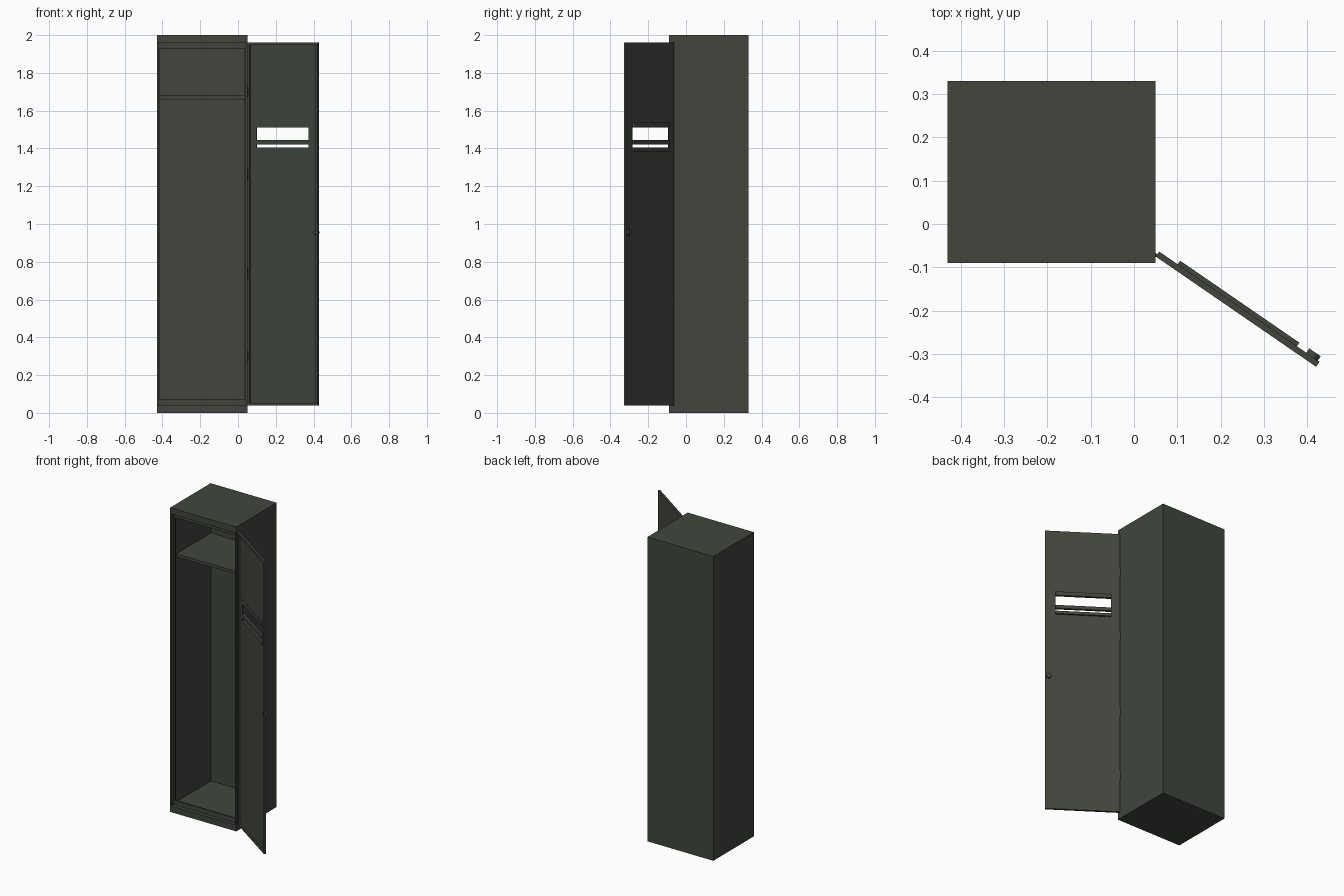
import bpy, bmesh, math
from mathutils import Matrix, Vector

if "Cube" in bpy.data.objects:
    bpy.data.objects.remove(bpy.data.objects["Cube"])

paint = bpy.data.materials.new("dark_green_grey_paint")
paint.diffuse_color = (0.052, 0.061, 0.048, 1)
paint.use_nodes = True
paint.node_tree.nodes["Principled BSDF"].inputs["Base Color"].default_value = paint.diffuse_color

# door frame of reference: x runs from hinge to free edge, y points to the outer face
DOOR = Matrix.Translation((0.05, -0.075, 0)) @ Matrix.Rotation(math.radians(-34.5), 4, 'Z')


def finish(name, bm, matrix):
    mesh = bpy.data.meshes.new(name)
    bm.transform(matrix)
    bm.to_mesh(mesh)
    bm.free()
    mesh.materials.append(paint)
    ob = bpy.data.objects.new(name, mesh)
    bpy.context.collection.objects.link(ob)
    return ob


def boxes(name, spans, matrix=Matrix(), tilt=0):
    """One object from boxes given as (x0, x1, y0, y1, z0, z1)."""
    bm = bmesh.new()
    for x0, x1, y0, y1, z0, z1 in spans:
        m = (Matrix.Translation(((x0 + x1) / 2, (y0 + y1) / 2, (z0 + z1) / 2))
             @ Matrix.Rotation(tilt, 4, 'X')
             @ Matrix.Diagonal((x1 - x0, y1 - y0, z1 - z0, 1)))
        bmesh.ops.create_cube(bm, size=1, matrix=m)
    return finish(name, bm, matrix)


def frame(name, x, y, z, side, rail, matrix=Matrix()):
    """Rectangular border in the xz plane."""
    return boxes(name, [
        (x[0], x[0] + side, *y, *z), (x[1] - side, x[1], *y, *z),
        (x[0] + side, x[1] - side, *y, z[0], z[0] + rail),
        (x[0] + side, x[1] - side, *y, z[1] - rail, z[1])], matrix)


def cylinder(name, r, depth, centre, axis, matrix=Matrix(), sides=24):
    bm = bmesh.new()
    rot = Vector((0, 0, 1)).rotation_difference(Vector(axis)).to_matrix().to_4x4()
    bmesh.ops.create_cone(bm, cap_ends=True, segments=sides, radius1=r, radius2=r,
                          depth=depth, matrix=Matrix.Translation(centre) @ rot)
    return finish(name, bm, matrix)


# cabinet shell
L, R, F, B, T = -0.43, 0.05, -0.09, 0.33, 0.01
boxes("side_walls", [(L, L + T, F, B, 0, 2), (R - T, R, F, B, 0, 2)])
boxes("back_wall", [(L + T, R - T, B - T, B, 0, 2)])
boxes("roof", [(L + T, R - T, -0.065, B - T, 1.95, 2)])
boxes("floor", [(L + T, R - T, -0.065, B - T, 0, 0.05)])
boxes("front_rails", [(L + T, R - T, F, -0.065, 0, 0.04),
                      (L + T, R - T, F, -0.065, 1.96, 2)])
frame("door_stop", (L + T, R - T), (-0.065, -0.055), (0.04, 1.96), 0.006, 0.03)
boxes("hat_shelf", [(L + T, R - T, -0.04, B - T, 1.66, 1.68)])

# door: thin sheet with a vent opening and a folded rim on the inside
W, Z0, Z1 = 0.449, 0.04, 1.96
VX0, VX1, VZ0, VZ1 = 0.052, 0.386, 1.385, 1.537
boxes("door_sheet", [
    (0, W, 0.010, 0.014, Z0, VZ0), (0, W, 0.010, 0.014, VZ1, Z1),
    (0, VX0, 0.010, 0.014, VZ0, VZ1), (VX1, W, 0.010, 0.014, VZ0, VZ1)], DOOR)
frame("door_rim", (0, W), (0, 0.010), (Z0, Z1), 0.012, 0.012, DOOR)

# vent slats standing slightly proud of the outer face
boxes("vent_slats", [(VX0, VX1, 0.008, 0.024, za, zb) for za, zb in
                     ((1.512, 1.537), (1.422, 1.444), (1.385, 1.404))], DOOR)

# lock knob, its inside catch, and hinge barrels
knob = cylinder("lock_knob", 0.016, 0.014, (0.428, 0.019, 0.955), (0, 1, 0), DOOR)
catch = cylinder("lock_catch", 0.010, 0.008, (0.426, 0.007, 0.955), (0, 1, 0), DOOR)
for i, z in enumerate((0.3, 0.74, 1.26, 1.7)):
    cylinder(f"hinge_{i + 1}", 0.005, 0.06, (0.049, -0.072, z), (0, 0, 1), sides=12)
